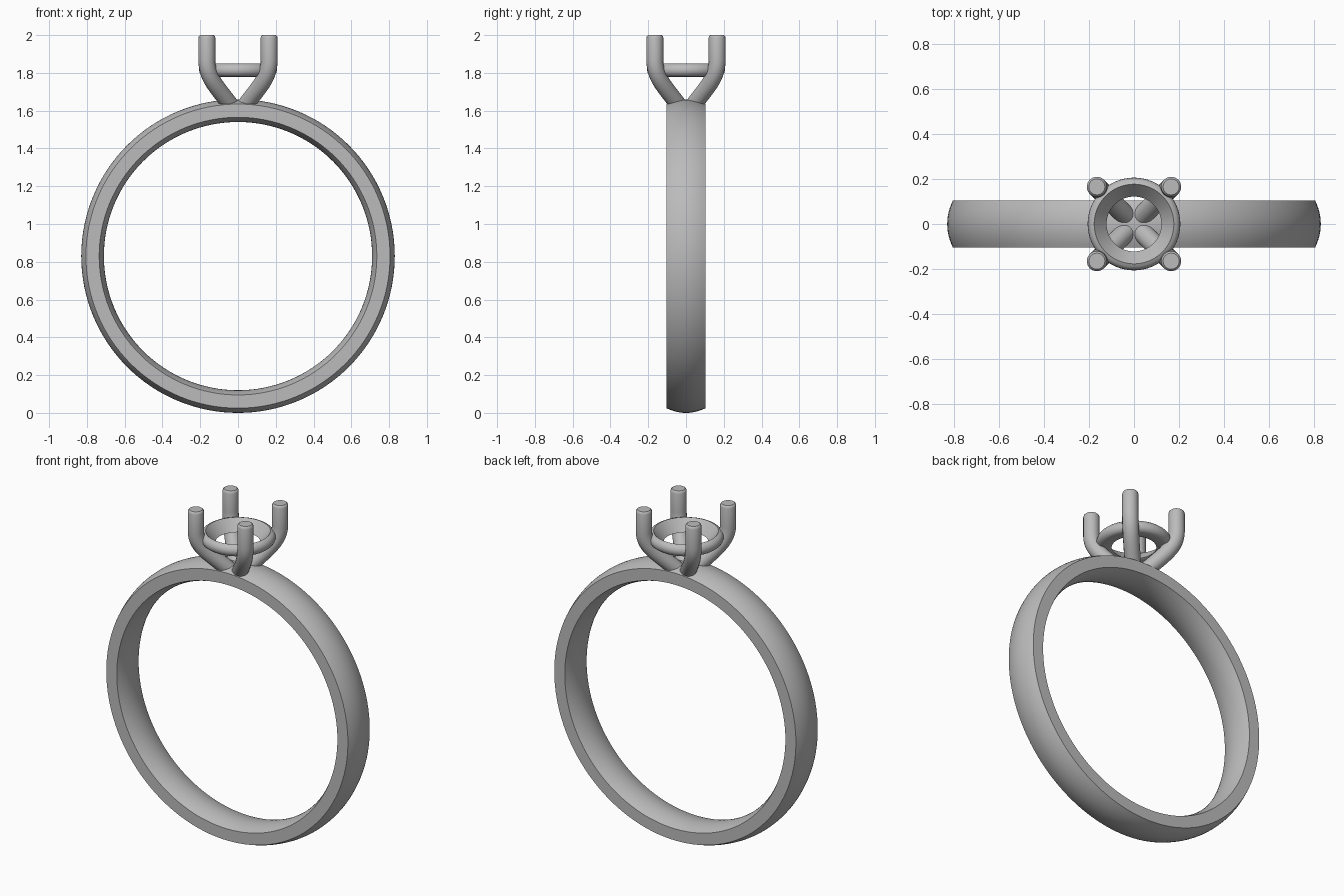
import bpy, bmesh, math
from mathutils import Vector
from mathutils.geometry import interpolate_bezier

old = bpy.data.objects.get("Cube")
if old:
    bpy.data.objects.remove(old)

metal = bpy.data.materials.new("grey metal")
metal.use_nodes = True
GREY = (0.5, 0.5, 0.5, 1)
metal.diffuse_color = GREY
metal.node_tree.nodes["Principled BSDF"].inputs["Base Color"].default_value = GREY


def finish(obj):
    obj.data.materials.clear()
    obj.data.materials.append(metal)
    bpy.ops.object.select_all(action='DESELECT')
    obj.select_set(True)
    bpy.context.view_layer.objects.active = obj
    bpy.ops.object.shade_smooth_by_angle(angle=math.radians(35))


def lathe(name, profile, axis, center, steps):
    """Revolve a closed profile of 3D points around an axis."""
    bm = bmesh.new()
    verts = [bm.verts.new(p) for p in profile]
    edges = [bm.edges.new((v, verts[i - 1])) for i, v in enumerate(verts)]
    bmesh.ops.spin(bm, geom=verts + edges, cent=center, axis=axis,
                   angle=math.tau, steps=steps, use_merge=True)
    bmesh.ops.remove_doubles(bm, verts=bm.verts, dist=1e-5)
    bmesh.ops.recalc_face_normals(bm, faces=bm.faces)
    mesh = bpy.data.meshes.new(name)
    bm.to_mesh(mesh)
    bm.free()
    obj = bpy.data.objects.new(name, mesh)
    bpy.context.collection.objects.link(obj)
    finish(obj)


# Band: domed outside, flat sides, gently rounded bore
R, HALF, N = 0.83, 0.104, 12
ts = [2 * i / N - 1 for i in range(N + 1)]
outer = [(0, HALF * t, R + 0.83 - 0.025 * t * t) for t in ts]
inner = [(0, HALF * t, R + 0.71 + 0.025 * t * t) for t in reversed(ts)]
lathe("band", outer + inner, (0, 1, 0), (0, 0, R), 128)

# Seat ring: rounded outside with a conical inner bearing
arc = [math.radians(a) for a in range(80, -101, -20)]
rim = [(0.172 + 0.034 * math.cos(a), 0, 1.815 + 0.035 * math.sin(a)) for a in arc]
lathe("seat_ring", [(0.122, 0, 1.785), (0.177, 0, 1.85)] + rim + [(0.135, 0, 1.779)],
      (0, 0, 1), (0, 0, 0), 64)


# Prongs: four bent round wires with softly bevelled tips
def prong(name, sx, sy):
    def at(r, z):
        return Vector((sx * r, sy * r, z))
    path = interpolate_bezier(at(0.055, 1.65), at(0.12, 1.735),
                              at(0.165, 1.78), at(0.165, 1.87), 14)
    path = [at(0.025, 1.61)] + path + [at(0.165, 1.985), at(0.165, 1.995), at(0.165, 2.0)]
    curve = bpy.data.curves.new(name, 'CURVE')
    curve.dimensions = '3D'
    curve.bevel_depth = 0.045
    curve.bevel_resolution = 6
    curve.use_fill_caps = True
    spline = curve.splines.new('POLY')
    spline.points.add(len(path) - 1)
    for p, co in zip(spline.points, path):
        p.co = (*co, 1)
    spline.points[-2].radius = 0.93
    spline.points[-1].radius = 0.8
    obj = bpy.data.objects.new(name, curve)
    bpy.context.collection.objects.link(obj)
    bpy.ops.object.select_all(action='DESELECT')
    obj.select_set(True)
    bpy.context.view_layer.objects.active = obj
    bpy.ops.object.convert(target='MESH')
    finish(bpy.context.view_layer.objects.active)


for side, sx in (("left", 1), ("right", -1)):
    for end, sy in (("front", -1), ("back", 1)):
        prong(f"prong_{end}_{side}", sx, sy)
